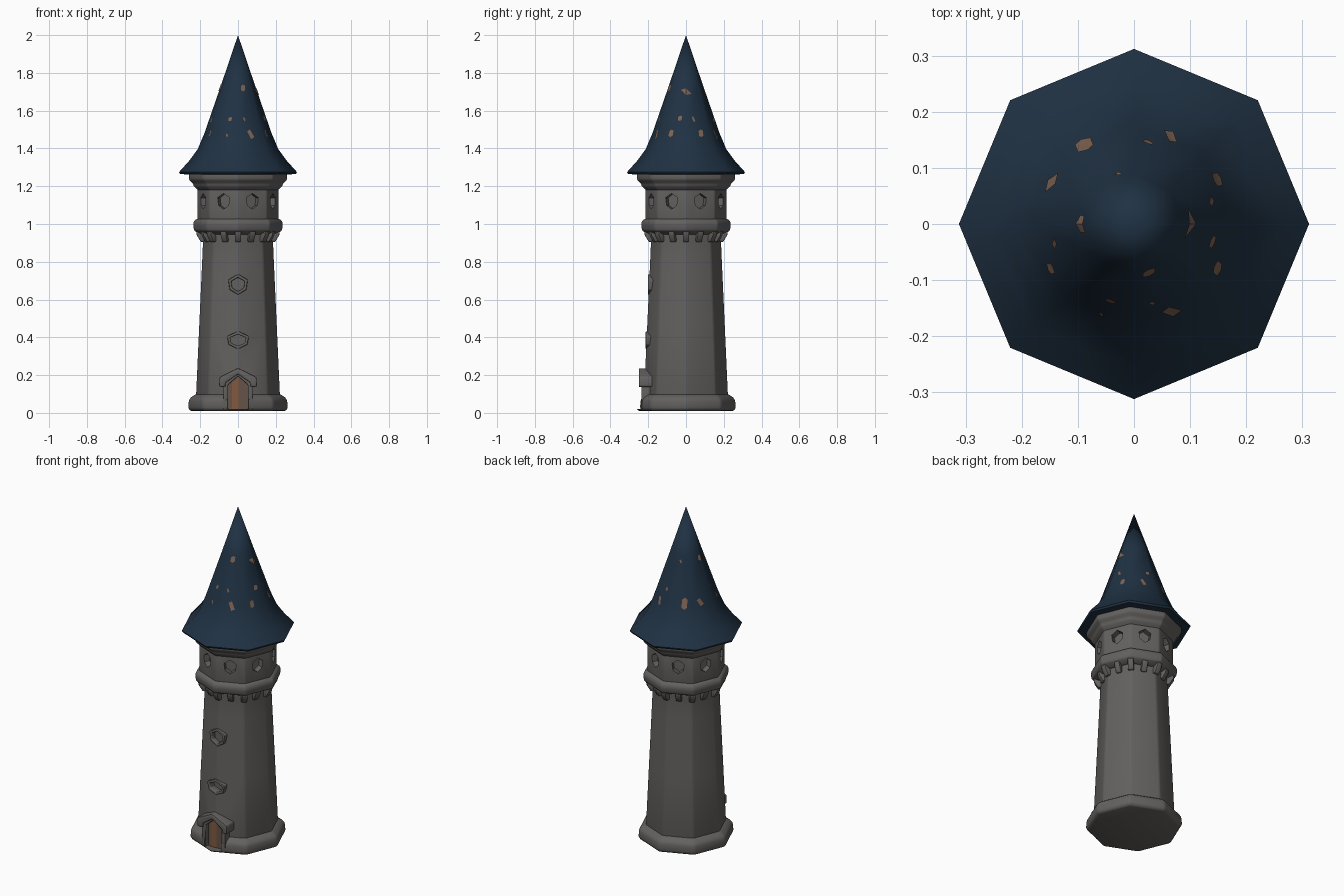
import bpy, bmesh, math
from mathutils import Matrix, Vector

if "Cube" in bpy.data.objects:
    bpy.data.objects.remove(bpy.data.objects["Cube"])

def material(name, rgb):
    m = bpy.data.materials.new(name)
    m.diffuse_color = (*rgb, 1)
    m.use_nodes = True
    m.node_tree.nodes["Principled BSDF"].inputs["Base Color"].default_value = m.diffuse_color
    return m

STONE = material("grey stone", (0.125, 0.12, 0.115))
SLATE = material("dark blue slate", (0.014, 0.031, 0.056))
WOOD = material("bare wood", (0.21, 0.125, 0.085))
DOOR = material("door brown", (0.13, 0.085, 0.065))
PLANK = material("door plank", (0.22, 0.10, 0.05))
STEP = math.pi / 4

def make(name, bm, mat):
    bmesh.ops.recalc_face_normals(bm, faces=bm.faces)
    me = bpy.data.meshes.new(name)
    bm.to_mesh(me)
    bm.free()
    me.materials.append(mat)
    ob = bpy.data.objects.new(name, me)
    bpy.context.collection.objects.link(ob)
    return ob

def finish(ob, bevel=0.0, cutters=(), angle=40):
    bpy.ops.object.select_all(action='DESELECT')
    bpy.context.view_layer.objects.active = ob
    ob.select_set(True)
    if bevel:
        b = ob.modifiers.new("soft edges", 'BEVEL')
        b.width, b.segments, b.limit_method = bevel, 2, 'ANGLE'
        b.angle_limit = math.radians(25)
    for c in cutters:
        m = ob.modifiers.new("cut", 'BOOLEAN')
        m.operation, m.object, m.solver = 'DIFFERENCE', c, 'EXACT'
    for m in list(ob.modifiers):
        bpy.ops.object.modifier_apply(modifier=m.name)
    bpy.ops.object.shade_smooth_by_angle(angle=math.radians(angle))

def octagon_loft(name, profile, mat):
    """Eight-sided body with corners on the axes; profile is (radius, z)."""
    bm = bmesh.new()
    rings = []
    for r, z in profile:
        if r == 0:
            rings.append([bm.verts.new((0, 0, z))] * 8)
        else:
            rings.append([bm.verts.new((r * math.cos(i * STEP), r * math.sin(i * STEP), z)) for i in range(8)])
    for a, b in zip(rings, rings[1:]):
        for i in range(8):
            j = (i + 1) % 8
            bm.faces.new([a[i], a[j], b[j]] if b[0] is b[1] else [a[i], a[j], b[j], b[i]])
    bm.faces.new(rings[0][::-1])
    if rings[-1][0] is not rings[-1][1]:
        bm.faces.new(rings[-1])
    return make(name, bm, mat)

def prism(name, pts, y0, y1, mat, turn=0.0):
    """Outline in x, z pushed along y, then turned about the tower axis."""
    bm = bmesh.new()
    a = [bm.verts.new((x, y0, z)) for x, z in pts]
    b = [bm.verts.new((x, y1, z)) for x, z in pts]
    bm.faces.new(a)
    bm.faces.new(b)
    for i in range(len(pts)):
        j = (i + 1) % len(pts)
        bm.faces.new((a[i], a[j], b[j], b[i]))
    bm.transform(Matrix.Rotation(turn, 4, 'Z'))
    return make(name, bm, mat)

def frame(name, outer, inner, y0, y1, mat, closed=True):
    """Border between two outlines of equal point count."""
    bm = bmesh.new()
    v = [[bm.verts.new((x, y, z)) for x, z in o] for o in (outer, inner) for y in (y0, y1)]
    of, ob_, nf, nb = v
    n = len(outer)
    for i in range(n if closed else n - 1):
        j = (i + 1) % n
        for p, q in ((of, nf), (ob_, nb), (of, ob_), (nf, nb)):
            bm.faces.new((p[i], p[j], q[j], q[i]))
    if not closed:
        for i in (0, n - 1):
            bm.faces.new((of[i], ob_[i], nb[i], nf[i]))
    return make(name, bm, mat)

def cutter(*args, **kw):
    c = prism(*args, STONE, **kw)
    c.hide_render = True
    c.hide_set(True)
    return c

def hexagon(w, h, z):
    return [(w * x, z + h * y) for x, y in ((0, 1), (1, .45), (.85, -.5), (0, -1), (-.85, -.5), (-1, .45))]

# Openings
house = [(-0.055, 0.02), (0.055, 0.02), (0.055, 0.15), (0, 0.2), (-0.055, 0.15)]
door_cut = cutter("door_cutter", house, -0.4, -0.205)
slots = [(0.68, 0.036, 0.037), (0.385, 0.042, 0.03)]
slot_cuts = [cutter("slot_cutter", hexagon(w, h, z), -0.4, -0.172) for z, w, h in slots]
band_cuts = [cutter("band_cutter", hexagon(0.034, 0.042, 1.12), -0.4, -0.165, turn=(k + .5) * STEP) for k in range(8)]

# Stone body
base = octagon_loft("base", [(0.258, 0.01), (0.266, 0.03), (0.262, 0.075), (0.226, 0.1)], STONE)
finish(base, 0.012, [door_cut])
shaft = octagon_loft("shaft", [(0.226, 0.05), (0.208, 0.45), (0.192, 0.8), (0.187, 0.92), (0.195, 0.98)], STONE)
finish(shaft, 0.01, [door_cut] + slot_cuts)
ring = octagon_loft("walkway_ring", [(0.195, 0.945), (0.234, 0.965), (0.24, 1.0), (0.232, 1.02), (0.2, 1.035)], STONE)
finish(ring, 0.008)
band = octagon_loft("window_band", [(0.216, 0.99), (0.216, 1.21)], STONE)
finish(band, 0.008, band_cuts)
cornice = octagon_loft("cornice", [(0.21, 1.175), (0.236, 1.2), (0.24, 1.215), (0.262, 1.235), (0.262, 1.265), (0.25, 1.285)], STONE)
finish(cornice, 0.007)

# Brackets below the walkway, at every corner and face centre
for k in range(16):
    d = 0.0 if k % 2 == 0 else 0.014
    bm = bmesh.new()
    side = [(-0.16, 0.965), (-0.222 + d, 0.965), (-0.218 + d, 0.94), (-0.197 + d, 0.905), (-0.16, 0.905)]
    l, r = [[bm.verts.new((s * 0.016, y, z)) for y, z in side] for s in (-1, 1)]
    bm.faces.new(l)
    bm.faces.new(r)
    for i in range(5):
        j = (i + 1) % 5
        bm.faces.new((l[i], l[j], r[j], r[i]))
    bm.transform(Matrix.Rotation(k * STEP / 2, 4, 'Z'))
    finish(make("bracket", bm, STONE), 0.004)

# Shaft window frames
for z, w, h in slots:
    front = -0.229 + 0.04 * z
    f = frame("slot_frame", hexagon(w + 0.016, h + 0.018, z), hexagon(w, h, z), front, -0.17, STONE)
    finish(f, 0.005)

# Door with surround and pointed hood
finish(prism("door", house, -0.209, -0.2, DOOR))
finish(prism("door_plank", [(-0.033, 0.02), (0.004, 0.02), (0.004, 0.185), (-0.033, 0.16)], -0.213, -0.208, PLANK))
jambs = frame("door_surround", [(-0.078, 0.02), (-0.078, 0.165), (0, 0.222), (0.078, 0.165), (0.078, 0.02)],
              [(-0.052, 0.02), (-0.052, 0.15), (0, 0.195), (0.052, 0.15), (0.052, 0.02)], -0.236, -0.16, STONE, False)
finish(jambs, 0.005)
hood = frame("door_hood", [(-0.1, 0.14), (-0.098, 0.19), (0, 0.238), (0.098, 0.19), (0.1, 0.14)],
             [(-0.066, 0.135), (-0.066, 0.16), (0, 0.205), (0.066, 0.16), (0.066, 0.135)], -0.25, -0.15, STONE, False)
finish(hood, 0.007)

# Roof with flared eaves
ROOF = [(0.312, 1.275), (0.258, 1.335), (0.214, 1.395), (0.178, 1.48), (0.088, 1.74), (0, 2.0)]
roof = octagon_loft("roof", [(0.24, 1.262), (0.306, 1.264)] + ROOF, SLATE)
finish(roof, angle=46)

def roof_radius(z):
    for (r0, z0), (r1, z1) in zip(ROOF, ROOF[1:]):
        if z0 <= z <= z1:
            return r0 + (r1 - r0) * (z - z0) / (z1 - z0)

def on_roof(a, z):
    corner = roof_radius(z) + 0.003
    off = a % STEP - STEP / 2
    r = corner * math.cos(STEP / 2) / math.cos(off)
    return Vector((r * math.cos(a), r * math.sin(a), z))

# Worn patches on the slates: compass angle, height, half width, half height
patches = [(0, 1.70, .034, .018), (-73, 1.72, .014, .018), (-67, 1.475, .022, .026), (-28, 1.48, .014, .02),
           (-77, 1.555, .009, .011), (-107, 1.555, .011, .011), (-110, 1.47, .009, .009), (-152, 1.48, .012, .015),
           (-166, 1.55, .012, .014), (180, 1.72, .018, .018), (153, 1.49, .025, .022), (122, 1.49, .018, .032),
           (67, 1.475, .018, .026), (28, 1.48, .015, .02), (16, 1.555, .012, .015), (-13, 1.56, .013, .014),
           (107, 1.71, .009, .009), (80, 1.55, .01, .01)]
for k, (deg, z, w, h) in enumerate(patches):
    a = math.radians(deg)
    bm = bmesh.new()
    s = 1 if k % 2 else -1
    pts = [(0, 1), (1, .75 * s), (.8, -.6), (0, -1), (-.9, -.7 * s), (-.8, .6)]
    rim = [bm.verts.new(on_roof(a + w * x / roof_radius(z), z + h * y)) for x, y in pts]
    mid = bm.verts.new(on_roof(a, z))
    for i in range(6):
        bm.faces.new((mid, rim[i - 1], rim[i]))
    ob = make("worn_patch", bm, WOOD)
    if ob.data.polygons[0].normal.dot(on_roof(a, z)) < 0:
        ob.data.flip_normals()
